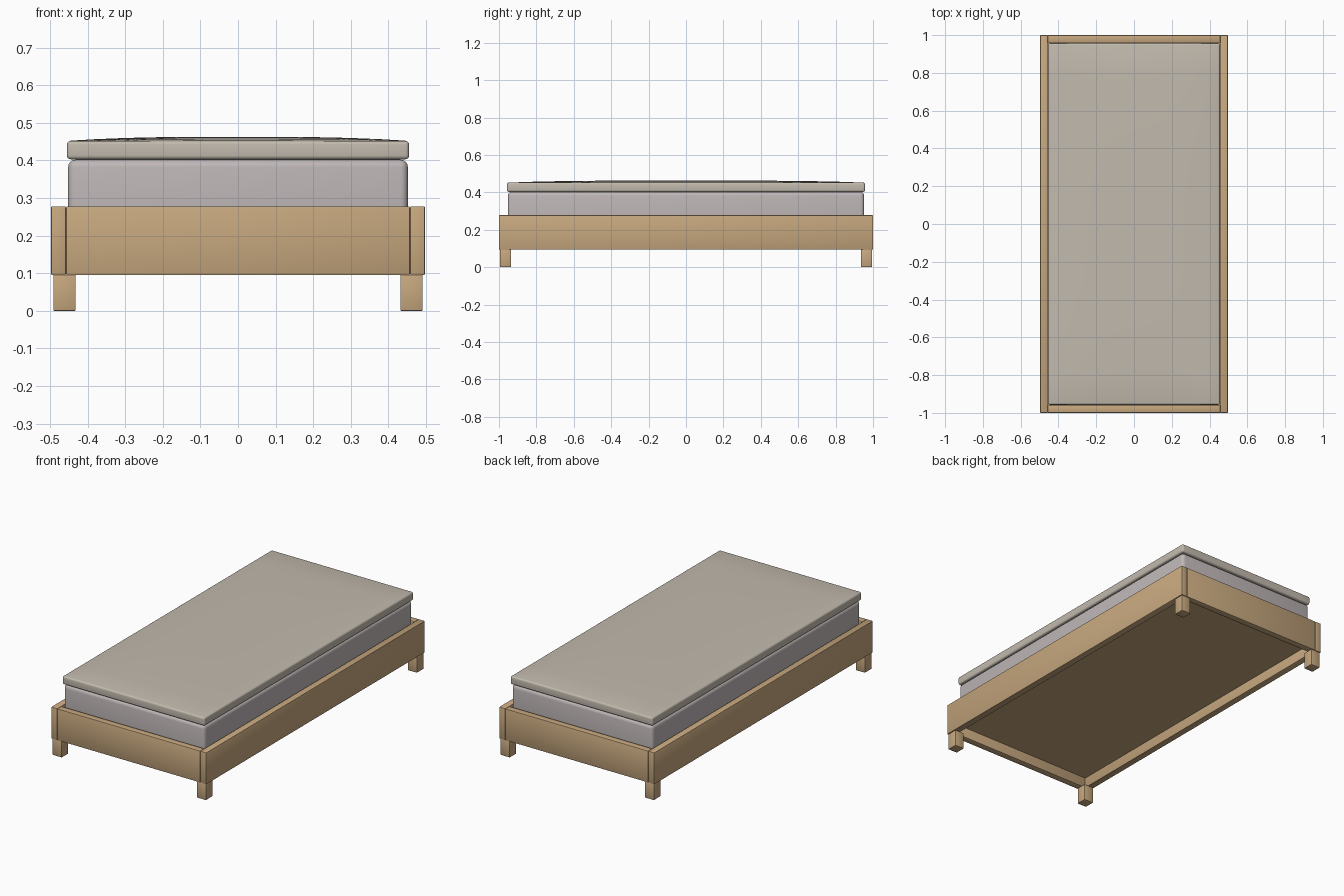
import bpy, bmesh, math

if "Cube" in bpy.data.objects:
    bpy.data.objects.remove(bpy.data.objects["Cube"])


def material(name, color):
    m = bpy.data.materials.new(name)
    m.diffuse_color = (*color, 1)
    m.use_nodes = True
    m.node_tree.nodes["Principled BSDF"].inputs["Base Color"].default_value = m.diffuse_color
    return m


WOOD = material("wood", (0.57, 0.39, 0.21))
FABRIC = material("mattress_fabric", (0.52, 0.47, 0.475))
COVER = material("topper_fabric", (0.54, 0.49, 0.42))


def box(name, lo, hi, mat, bevel=0.0, segments=2, cuts=0, dome=0.0):
    """Rounded box between two corners, optionally with a crowned top."""
    bm = bmesh.new()
    bmesh.ops.create_cube(bm, size=1)
    for v in bm.verts:
        v.co = [a + (c + 0.5) * (b - a) for a, b, c in zip(lo, hi, v.co)]
    if cuts:
        flat = [e for e in bm.edges if abs(e.verts[0].co.z - e.verts[1].co.z) < 1e-5]
        bmesh.ops.subdivide_edges(bm, edges=flat, cuts=cuts, use_grid_fill=True)
    if bevel:
        sharp = [e for e in bm.edges if e.calc_face_angle(0) > 1]
        bmesh.ops.bevel(bm, geom=sharp, offset=bevel, segments=segments,
                        profile=0.5, affect='EDGES')
    if dome:
        mid = (lo[2] + hi[2]) / 2
        for v in bm.verts:
            if v.co.z > mid:
                u, w = abs(v.co.x / hi[0]), abs(v.co.y / hi[1])
                v.co.z += dome * (1 - u ** 3) * (1 - w ** 4)
    bmesh.ops.recalc_face_normals(bm, faces=bm.faces)
    me = bpy.data.meshes.new(name)
    bm.to_mesh(me)
    bm.free()
    me.materials.append(mat)
    ob = bpy.data.objects.new(name, me)
    bpy.context.collection.objects.link(ob)
    bpy.ops.object.select_all(action='DESELECT')
    ob.select_set(True)
    bpy.context.view_layer.objects.active = ob
    bpy.ops.object.shade_smooth_by_angle(angle=math.radians(35))
    return ob


def span(sign, inner, outer):
    return sorted((sign * inner, sign * outer))


for s, side, end in ((-1, "left", "front"), (1, "right", "back")):
    # Long side rails
    x0, x1 = span(s, 0.458, 0.497)
    box(side + "_rail", (x0, -1, 0.095), (x1, 1, 0.278), WOOD, 0.003)
    # End boards between the rails
    y0, y1 = span(s, 0.961, 1.0)
    box(end + "_board", (-0.457, y0, 0.095), (0.457, y1, 0.278), WOOD, 0.003)
    # Corner legs
    for t, depth in ((-1, "front"), (1, "back")):
        lx0, lx1 = span(s, 0.432, 0.491)
        ly0, ly1 = span(t, 0.935, 0.995)
        box(f"{depth}_{side}_leg", (lx0, ly0, 0), (lx1, ly1, 0.096), WOOD, 0.002)

# Base panel under the mattress
box("base_panel", (-0.458, -0.961, 0.155), (0.458, 0.961, 0.175), WOOD)

# Mattress and crowned topper
box("mattress", (-0.452, -0.953, 0.175), (0.452, 0.953, 0.402), FABRIC, 0.02, 4)
box("topper", (-0.455, -0.957, 0.403), (0.455, 0.957, 0.452), COVER, 0.01, 4,
    cuts=11, dome=0.011)
